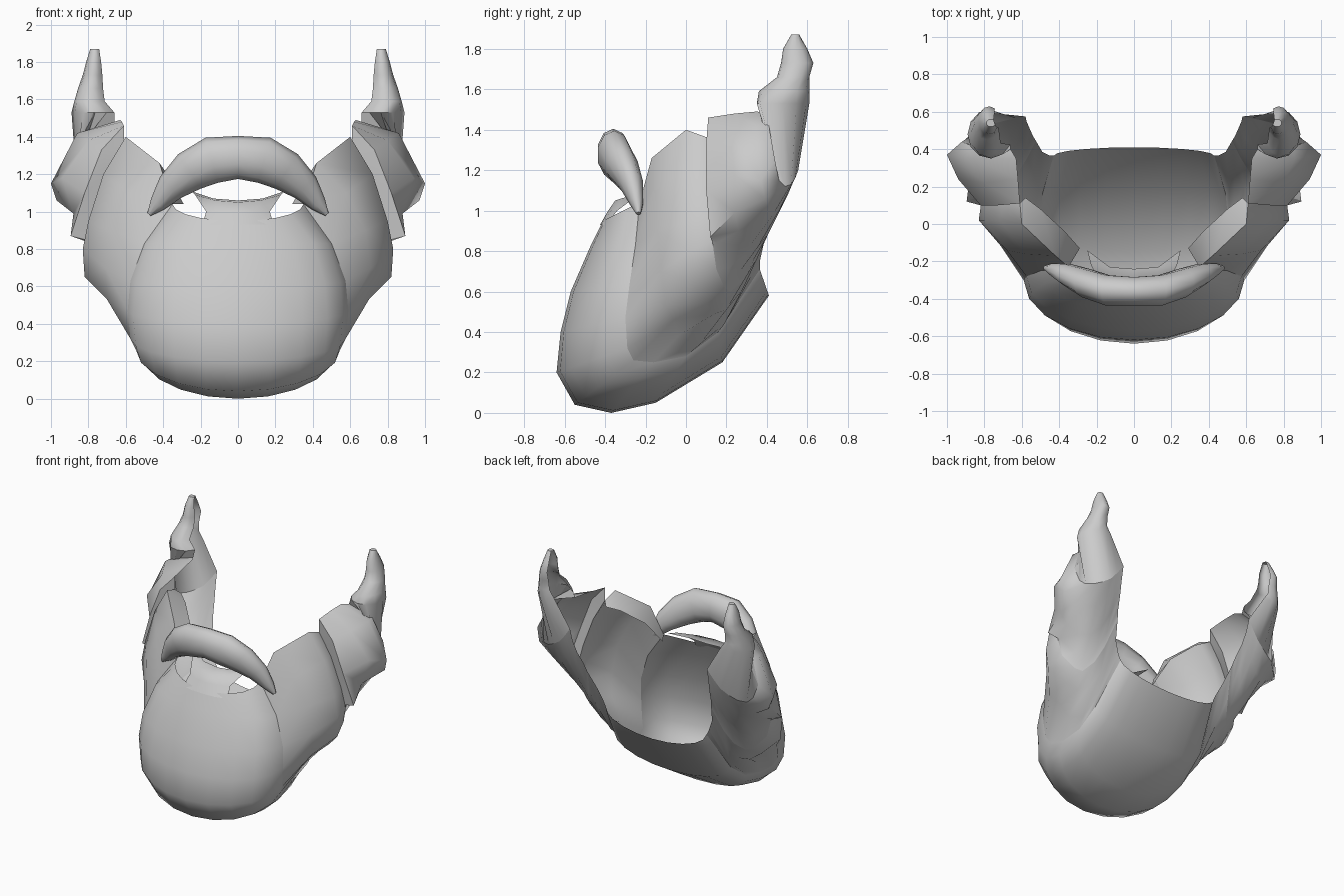
import bpy
import bmesh
from math import sin, cos, pi, radians
from mathutils import Vector

default_cube = bpy.data.objects.get("Cube")
if default_cube:
    bpy.data.objects.remove(default_cube, do_unlink=True)

# One matte grey for every part
grey = bpy.data.materials.new("light_grey_hair")
grey.use_nodes = True
grey.diffuse_color = (0.6, 0.6, 0.6, 1)
shader = grey.node_tree.nodes["Principled BSDF"]
shader.inputs["Base Color"].default_value = grey.diffuse_color
shader.inputs["Roughness"].default_value = 0.8


def loft(name, ribs, closed=False, cap_end=False):
    """Skin a row of equally long ribs, mirror it across x and shade it smooth."""
    bm = bmesh.new()
    rows = [[bm.verts.new(point) for point in rib] for rib in ribs]
    count = len(rows[0])
    for near, far in zip(rows, rows[1:]):
        for i in range(count if closed else count - 1):
            j = (i + 1) % count
            bm.faces.new((near[i], near[j], far[j], far[i]))
    if cap_end:
        bm.faces.new(rows[-1])
    bmesh.ops.remove_doubles(bm, verts=bm.verts, dist=0.0005)
    bmesh.ops.recalc_face_normals(bm, faces=bm.faces)
    # Open shells should face outward, away from the middle of the head
    if not closed and sum(f.normal.dot(f.calc_center_median() - Vector((0, 0.1, 0.8)))
                          for f in bm.faces) < 0:
        bmesh.ops.reverse_faces(bm, faces=bm.faces)
    mesh = bpy.data.meshes.new(name)
    bm.to_mesh(mesh)
    bm.free()
    mesh.materials.append(grey)
    part = bpy.data.objects.new(name, mesh)
    bpy.context.collection.objects.link(part)
    mirror = part.modifiers.new("Mirror", 'MIRROR')
    mirror.use_clip = True
    mirror.merge_threshold = 0.002
    bpy.ops.object.select_all(action='DESELECT')
    part.select_set(True)
    bpy.context.view_layer.objects.active = part
    bpy.ops.object.shade_smooth_by_angle(angle=radians(60))


def elliptic_sweep(centre, side, steps):
    """Ribs that turn from the centre profile to the side profile."""
    ribs = []
    for step in range(steps + 1):
        angle = pi / 2 * step / steps
        ribs.append([(s[0] * sin(angle),
                      s[1] + (c[0] - s[1]) * cos(angle),
                      s[2] + (c[1] - s[2]) * cos(angle))
                     for c, s in zip(centre, side)])
    return ribs


def ellipse_arc(centre, across, depth, start, step):
    """Ten points along an ellipse spanned by two half-axis vectors."""
    angles = [radians(start + step * k) for k in range(10)]
    return [Vector(centre) + across * cos(a) + depth * sin(a) for a in angles]


# Chin: centre profile (y, z) from mouth to neck, and the matching side profile
chin_centre = [(-.41, .95), (-.47, .83), (-.57, .6), (-.62, .4), (-.64, .2),
               (-.55, .04), (-.37, 0), (-.15, .05), (.18, .25), (.41, .58)]
chin_side = [(.35, -.23, 1.04), (.5, -.25, .83), (.575, -.28, .63), (.59, -.3, .47),
             (.575, -.29, .32), (.545, -.26, .26), (.52, -.16, .25), (.505, 0, .28),
             (.49, .16, .4), (.43, .365, .71)]
loft("chin_beard", elliptic_sweep(chin_centre, chin_side, 5))

# Flared tuft below the lip
loft("lip_tuft", [
    [(0, -.24, 1.06), (0, -.35, 1.05), (0, -.385, 1), (0, -.425, .93)],
    [(.13, -.23, 1.07), (.12, -.32, 1.06), (.1, -.37, 1), (.1, -.42, .93)],
    [(.25, -.14, 1.11), (.23, -.22, 1.09), (.17, -.34, 1), (.19, -.395, .93)],
])

# Cheeks: ribs run from the upper edge over the outside to the neck edge
cheek = [
    [(.42, -.17, 1.26), (.58, -.16, 1.1), (.68, -.14, .9), (.71, -.12, .7), (.7, -.1, .53),
     (.63, -.06, .46), (.57, -.04, .38), (.53, .07, .34), (.51, .19, .44), (.45, .365, .75)],
    [(.6, 0, 1.4), (.72, .02, 1.2), (.8, .02, .95), (.83, .02, .8), (.82, .03, .65),
     (.71, .1, .54), (.64, .14, .49), (.585, .2, .51), (.54, .28, .61), (.49, .385, .84)],
    [(.61, .11, 1.36), (.7, .12, 1.2), (.78, .13, .98), (.815, .13, .85), (.79, .15, .71),
     (.71, .19, .62), (.66, .22, .6), (.61, .29, .66), (.57, .355, .77), (.525, .445, .97)],
]

# Sideburns flare out over the ends of the cheeks
sideburn = [
    [(.61, .11, 1.46), (.73, .1, 1.33), (.82, .1, 1.1), (.895, .12, .87), (.81, .15, .84),
     (.74, .22, .72), (.68, .26, .69), (.62, .33, .75), (.58, .395, .87), (.54, .47, 1.04)],
    [(.62, .24, 1.48), (.8, .22, 1.38), (.94, .24, 1.18), (.88, .24, .99), (.84, .26, .9),
     (.77, .31, .82), (.7, .355, .82), (.64, .41, .89), (.595, .46, 1), (.56, .515, 1.13)],
    [(.63, .35, 1.49), (.86, .35, 1.42), (1, .37, 1.15), (.97, .39, 1.06), (.88, .41, 1.01),
     (.81, .43, .98), (.74, .46, 1), (.67, .5, 1.07), (.615, .525, 1.15), (.575, .55, 1.23)],
    [(.66, .4, 1.48), (.85, .41, 1.42), (.92, .44, 1.25), (.89, .46, 1.15), (.86, .49, 1.12),
     (.8, .52, 1.13), (.74, .54, 1.16), (.68, .555, 1.2), (.63, .565, 1.26), (.58, .575, 1.33)],
]
loft("cheek_beard", [chin_side] + cheek)
loft("sideburn", [cheek[-1]] + sideburn)

# Rim folded inward along the upper cheek edge
rim_inner = [(.29, -.13, 1.04), (.37, -.04, 1.19), (.5, .08, 1.3), (.58, .14, 1.33)]
rim_outer = [rib[0] for rib in [chin_side] + cheek]
loft("cheek_rim", [rim_outer, rim_inner])

# Curled tips, open on the inner side, grow out of the last sideburn rib
tip_rings = [((.77, .48, 1.53), .12, .13),
             ((.79, .485, 1.59), .085, .125), ((.785, .53, 1.66), .07, .08),
             ((.775, .55, 1.73), .055, .08), ((.77, .54, 1.8), .042, .06),
             ((.765, .54, 1.87), .025, .02)]
loft("sideburn_tip",
     [sideburn[-1]] + [ellipse_arc(c, Vector((w, 0, 0)), Vector((0, d, 0)), 205, 31)
                       for c, w, d in tip_rings],
     cap_end=True)

# Moustache: crescent tube, rings set square to its path
path = [((0, -.36, 1.29), .115, .08), ((.14, -.355, 1.275), .125, .085),
        ((.26, -.315, 1.215), .11, .08), ((.36, -.27, 1.13), .08, .06),
        ((.43, -.245, 1.04), .045, .035), ((.475, -.235, .985), .012, .012)]
rings = []
for i, (centre, height, depth) in enumerate(path):
    before = Vector(path[max(i - 1, 0)][0])
    after = Vector(path[min(i + 1, len(path) - 1)][0])
    along = Vector((1, 0, 0)) if i == 0 else after - before
    normal = Vector((-along.z, 0, along.x)).normalized()
    rings.append(ellipse_arc(centre, normal * height, Vector((0, -depth, 0)), 0, 36))
loft("moustache", rings, closed=True, cap_end=True)
